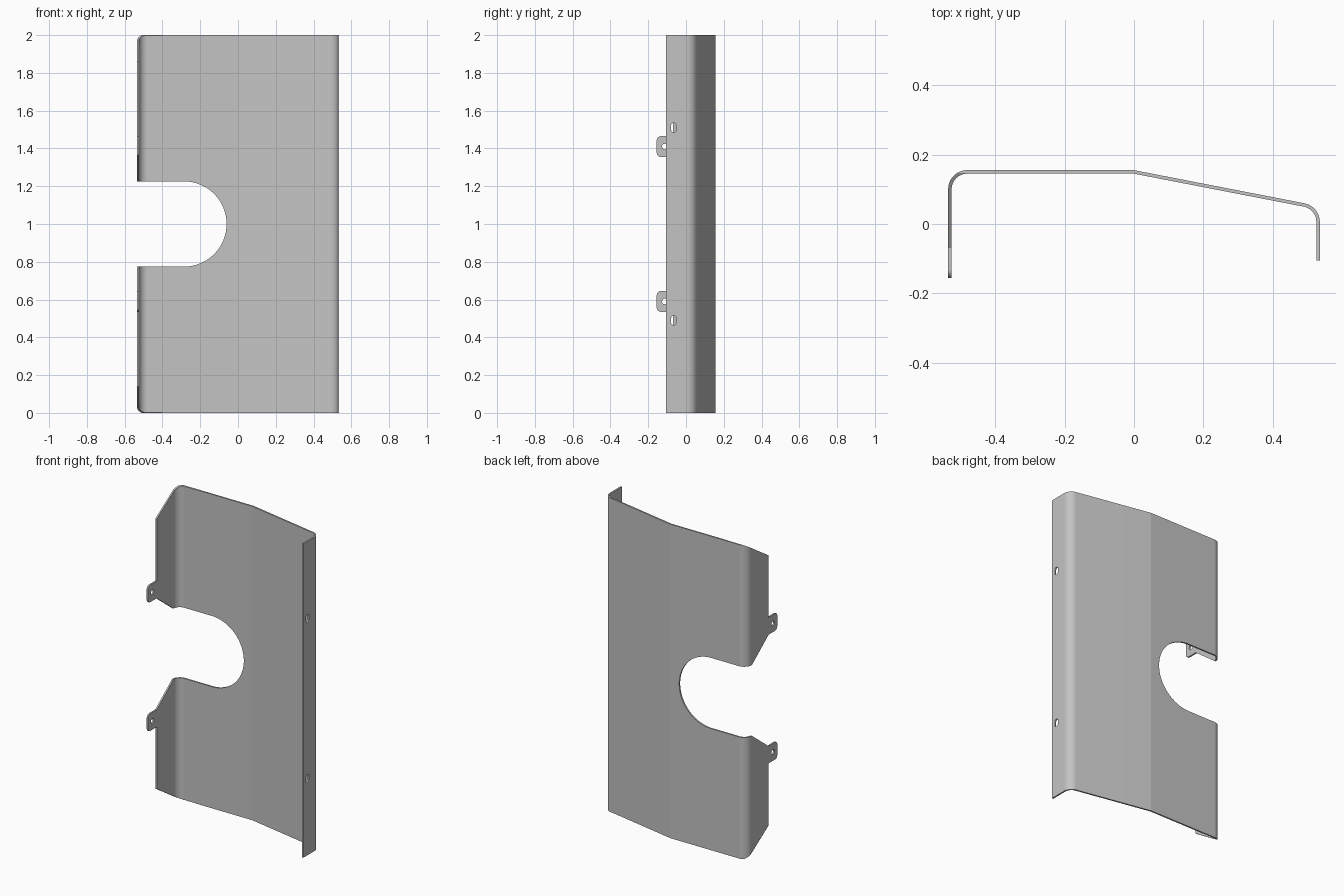
import bpy, bmesh
from math import sin, cos, tan, pi, radians
from mathutils import Vector

cube = bpy.data.objects.get("Cube")
if cube:
    bpy.data.objects.remove(cube, do_unlink=True)

steel = bpy.data.materials.new("grey steel")
steel.use_nodes = True
grey = (0.55, 0.55, 0.55, 1)
steel.diffuse_color = grey
steel.node_tree.nodes["Principled BSDF"].inputs["Base Color"].default_value = grey


def fillet(path, radii, steps=16):
    """Round the corners of an open 2D path; radius 0 keeps a corner."""
    pts = [Vector(p) for p in path]
    out = [pts[0]]
    for a, p, b, r in zip(pts, pts[1:], pts[2:], radii):
        if r == 0:
            out.append(p)
            continue
        d1, d2 = (a - p).normalized(), (b - p).normalized()
        half = d1.angle(d2) / 2
        centre = p + (d1 + d2).normalized() * r / sin(half)
        start = p + d1 * r / tan(half) - centre
        end = p + d2 * r / tan(half) - centre
        w = pi - 2 * half
        for i in range(steps + 1):
            t = i / steps
            out.append(centre + (start * sin((1 - t) * w) + end * sin(t * w)) / sin(w))
    return out + [pts[-1]]


def arc(cx, cy, r, a0, a1, steps):
    angles = [radians(a0 + (a1 - a0) * i / steps) for i in range(steps + 1)]
    return [(cx + r * cos(a), cy + r * sin(a)) for a in angles]


def prism(name, outline, axis, lo, hi):
    """Extrude a 2D outline along an axis from lo to hi."""
    place = {"x": lambda u, v, w: (w, u, v),
             "y": lambda u, v, w: (u, w, v),
             "z": lambda u, v, w: (u, v, w)}[axis]
    bm = bmesh.new()
    low = [bm.verts.new(place(p[0], p[1], lo)) for p in outline]
    high = [bm.verts.new(place(p[0], p[1], hi)) for p in outline]
    bm.faces.new(low)
    bm.faces.new(high)
    for i in range(len(low)):
        j = (i + 1) % len(low)
        bm.faces.new((low[i], low[j], high[j], high[i]))
    bmesh.ops.recalc_face_normals(bm, faces=bm.faces)
    mesh = bpy.data.meshes.new(name)
    bm.to_mesh(mesh)
    bm.free()
    mesh.materials.append(steel)
    ob = bpy.data.objects.new(name, mesh)
    bpy.context.collection.objects.link(ob)
    return ob


def activate(ob):
    bpy.ops.object.select_all(action="DESELECT")
    ob.select_set(True)
    bpy.context.view_layer.objects.active = ob


def cut(ob, cutter):
    cutter.hide_render = True
    activate(ob)
    mod = ob.modifiers.new("cut", "BOOLEAN")
    mod.operation = "DIFFERENCE"
    mod.solver = "EXACT"
    mod.object = cutter
    bpy.ops.object.modifier_apply(modifier=mod.name)
    bpy.data.objects.remove(cutter, do_unlink=True)


def finish(ob):
    activate(ob)
    bpy.ops.object.shade_smooth_by_angle(angle=radians(9))
    mod = ob.modifiers.new("flat panels", "WEIGHTED_NORMAL")
    mod.keep_sharp = True


# Bent sheet: deep right flange, flat panel, sloped panel, short left flange
edge, lip = -0.068, -0.105
outer = fillet([(-.535, edge), (-.535, .155), (0, .155), (.535, .051), (.535, lip)],
               (.055, 0, .055))
inner = fillet([(-.525, edge), (-.525, .145), (-.001, .145), (.525, .043), (.525, lip)],
               (.045, 0, .045))
panel = prism("bent_panel", outer + inner[::-1], "z", 0, 2)

# Round-ended notch in the right edge
r = .2255
notch = [(-.7, 1 - r)] + arc(-.286, 1, r, -90, 90, 48) + [(-.7, 1 + r)]
cut(panel, prism("notch_cutter", notch, "y", -.4, .4))

# Tapers of the right flange beside the notch and at both ends
cut(panel, prism("notch_taper_cutter",
                 [(.1, 1 + r), (-.2, 1.457), (-.2, .543), (.1, 1 - r)], "x", -.6, -.5))
taper = [(.147, 2), (-.2, 1.774), (-.2, 2.1), (.147, 2.1)]
for side in (1, -1):
    outline = [(y, 1 + side * (z - 1)) for y, z in taper]
    cut(panel, prism("end_taper_cutter", outline, "x", -.6, -.4))

# Upright slots in the left flange
for side in (1, -1):
    z = 1 + side * .51
    slot = arc(-.065, z + .011, .014, 0, 180, 12) + arc(-.065, z - .011, .014, 180, 360, 12)
    cut(panel, prism("slot_cutter", slot, "x", .5, .6))
finish(panel)

# Rounded mounting tabs with a round hole on the right flange
for name, side in (("upper_tab", 1), ("lower_tab", -1)):
    z0, z1 = 1 + side * .355, 1 + side * .465
    shape = fillet([(edge, z0), (-.155, z0), (-.155, z1), (edge, z1)], (.022, .022), 8)
    tab = prism(name, shape, "x", -.535, -.525)
    hole = arc(-.112, (z0 + z1) / 2, .015, 0, 345, 23)
    cut(tab, prism("hole_cutter", hole, "x", -.6, -.4))
    finish(tab)
